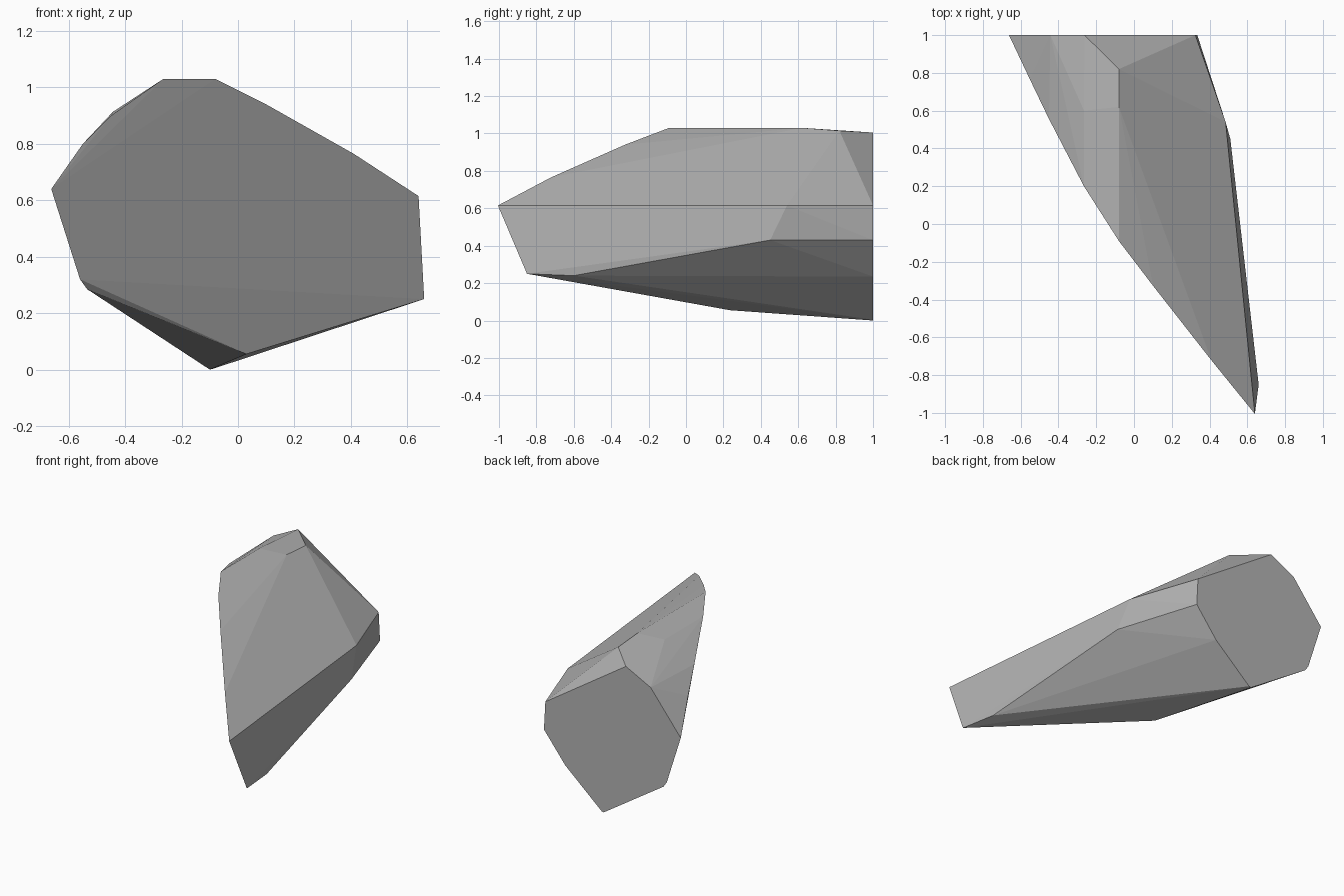
import bpy, bmesh

if "Cube" in bpy.data.objects:
    bpy.data.objects.remove(bpy.data.objects["Cube"])

# Large slanted cleavage plane: y follows from x and z
def slant(x, z):
    return (x, min(1.0, 0.311 - 1.566 * x - 0.511 * z), z)

slanted_outline = [(-.265, 1.03), (-.08, 1.03), (.1, .94), (.41, .765), (.64, .615),
                   (.66, .25), (.03, .055), (-.52, .28), (-.55, .80), (-.45, .90)]

# Flat break at the back, as x, z
back_outline = [(-.662, .64), (-.56, .32), (-.535, .285), (-.1, 0), (-.085, .004), (.18, .235),
                (.335, .43), (.325, .615), (-.262, 1.005), (-.443, .914)]

# Corners of the crown and right flank
corners = [(-.265, .6, 1.03), (-.08, .62, 1.03), (-.08, .82, 1.015),
           (.485, .54, .615), (.51, .45, .43), (.628, -.6, .24)]

points = [slant(x, z) for x, z in slanted_outline]
points += [(x, 1.0, z) for x, z in back_outline] + corners

# Wrap the corners into one solid shard
bm = bmesh.new()
for p in points:
    bm.verts.new(p)
hull = bmesh.ops.convex_hull(bm, input=bm.verts)
loose = {g for g in hull["geom_interior"] + hull["geom_unused"]
         if isinstance(g, bmesh.types.BMVert)}
bmesh.ops.delete(bm, geom=list(loose), context='VERTS')
bmesh.ops.dissolve_limit(bm, angle_limit=0.02, verts=bm.verts, edges=bm.edges)
bmesh.ops.recalc_face_normals(bm, faces=bm.faces)
mesh = bpy.data.meshes.new("rock_shard")
bm.to_mesh(mesh)
bm.free()

stone = bpy.data.materials.new("grey_stone")
stone.diffuse_color = (.45, .45, .45, 1)
stone.use_nodes = True
stone.node_tree.nodes["Principled BSDF"].inputs["Base Color"].default_value = stone.diffuse_color
mesh.materials.append(stone)
rock = bpy.data.objects.new("rock_shard", mesh)
bpy.context.collection.objects.link(rock)
